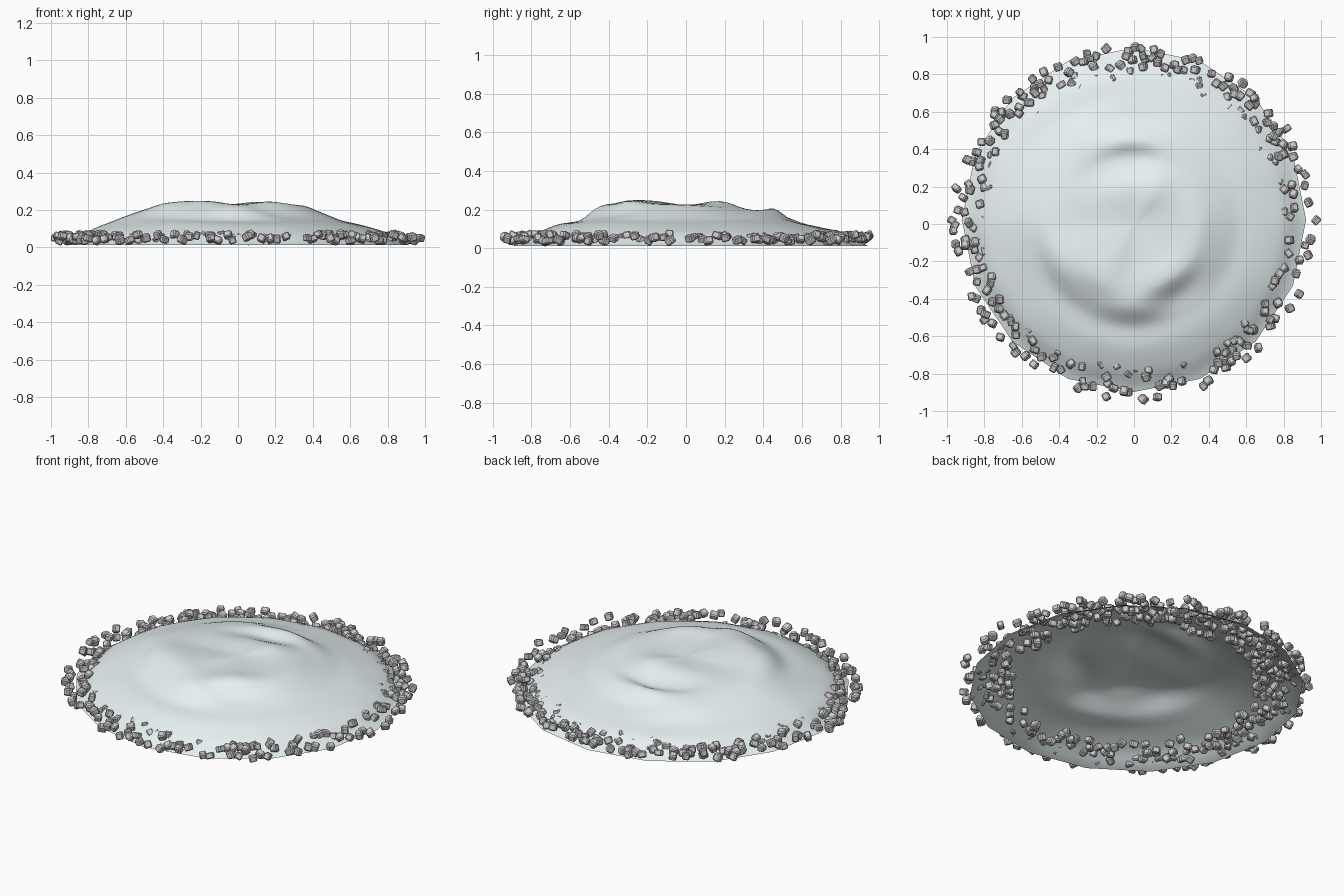
import bpy, bmesh, math, random
from mathutils import Matrix, Vector, Euler

if "Cube" in bpy.data.objects:
    bpy.data.objects.remove(bpy.data.objects["Cube"])

random.seed(11)

# Mound relief: heights along 12 spokes (every 30 degrees from +x) at these radii
RADII = [0, .2, .35, .45, .55, .67, .8, .92]
CENTRE, RIM = .222, .012
SPOKES = [
    [.225, .222, .185, .145, .117, .077],
    [.230, .212, .182, .148, .120, .072],
    [.243, .205, .190, .150, .118, .080],
    [.232, .180, .205, .142, .112, .080],
    [.230, .192, .195, .170, .118, .085],
    [.222, .215, .202, .172, .128, .087],
    [.220, .222, .215, .185, .140, .087],
    [.233, .245, .230, .165, .127, .082],
    [.238, .246, .205, .152, .127, .077],
    [.224, .230, .215, .145, .122, .072],
    [.230, .242, .172, .145, .120, .072],
    [.226, .228, .187, .147, .120, .074],
]
TABLE = [[CENTRE] + row + [RIM] for row in SPOKES]
LAST = len(RADII) - 1


def cubic(p0, p1, p2, p3, t):
    return p1 + .5 * t * (p2 - p0 + t * (2*p0 - 5*p1 + 4*p2 - p3 + t * (3*(p1 - p2) + p3 - p0)))


def sample(values, u):
    i = min(int(u), LAST - 1)
    at = lambda k: values[min(LAST, abs(k))]
    return cubic(at(i - 1), at(i), at(i + 1), at(i + 2), u - i)


def height(angle, u):
    s = (angle / (math.pi / 6)) % 12
    i = int(s)
    return cubic(*[sample(TABLE[(i + k) % 12], u) for k in (-1, 0, 1, 2)], s - i)


def add_object(name, mesh, colour=None):
    if colour:
        mat = bpy.data.materials.new(name)
        mat.diffuse_color = colour
        mat.use_nodes = True
        mat.node_tree.nodes["Principled BSDF"].inputs["Base Color"].default_value = mat.diffuse_color
        mesh.materials.append(mat)
    bpy.context.collection.objects.link(bpy.data.objects.new(name, mesh))


# Open shell of the mound, with a 16-sided outer edge
SEGS, PER, STEP = 64, 5, math.pi / 8
RINGS = PER * LAST
bm = bmesh.new()
top = bm.verts.new((0, 0, CENTRE))
rings = []
for j in range(1, RINGS + 1):
    u = j / PER
    i = min(int(u), LAST - 1)
    base = RADII[i] + (u - i) * (RADII[i + 1] - RADII[i])
    edge = (base / RADII[-1]) ** 4
    ring = []
    for k in range(SEGS):
        a = 2 * math.pi * k / SEGS
        flat = math.cos(STEP / 2) / math.cos(a % STEP - STEP / 2)
        r = base * (1 + (flat - 1) * edge)
        ring.append(bm.verts.new((r * math.cos(a), r * math.sin(a) + .022 * edge, height(a, u))))
    rings.append(ring)
for k in range(SEGS):
    n = (k + 1) % SEGS
    bm.faces.new((top, rings[0][k], rings[0][n]))
    for a, b in zip(rings, rings[1:]):
        bm.faces.new((a[k], b[k], b[n], a[n]))
for f in bm.faces:
    f.smooth = True
mesh = bpy.data.meshes.new("mound")
bm.to_mesh(mesh)
bm.free()
add_object("mound", mesh, (.8, .88, .89, 1))

# Bevelled stone used for every pebble
stone = bmesh.new()
bmesh.ops.create_cube(stone, size=1)
bmesh.ops.bevel(stone, geom=stone.edges[:], offset=.16, segments=1, affect='EDGES')
stone.verts.index_update()
CORNERS = [v.co.copy() for v in stone.verts]
FACES = [[v.index for v in f.verts] for f in stone.faces]
stone.free()

# Pebbles strewn all round the edge, slightly denser at the back and left
verts, faces, placed = [], [], []


def add_pebble(p):
    placed.append(p)
    turn = Euler((random.uniform(-.5, .5), random.uniform(-.5, .5), random.uniform(0, 6.28)))
    size = [random.uniform(.038, .048), random.uniform(.034, .044), random.uniform(.034, .044)]
    m = Matrix.Translation(p) @ turn.to_matrix().to_4x4() @ Matrix.Diagonal((*size, 1))
    start = len(verts)
    verts.extend(m @ c for c in CORNERS)
    faces.extend([start + i for i in f] for f in FACES)


add_pebble(Vector((-.974, .02, .05)))
add_pebble(Vector((.974, .02, .05)))
for tries in range(20000):
    if len(placed) >= 400:
        break
    a = random.uniform(0, 2 * math.pi)
    r = math.sqrt(random.uniform(.68 ** 2, .97 ** 2))
    p = Vector((r * math.cos(a), .975 * r * math.sin(a) + .005, random.uniform(.036, .07)))
    keep = .75 + .2 * math.cos(a - math.radians(120))
    if random.random() < keep and all((p - q).length > .03 for q in placed):
        add_pebble(p)
mesh = bpy.data.meshes.new("pebbles")
mesh.from_pydata(verts, [], faces)
add_object("pebbles", mesh)
